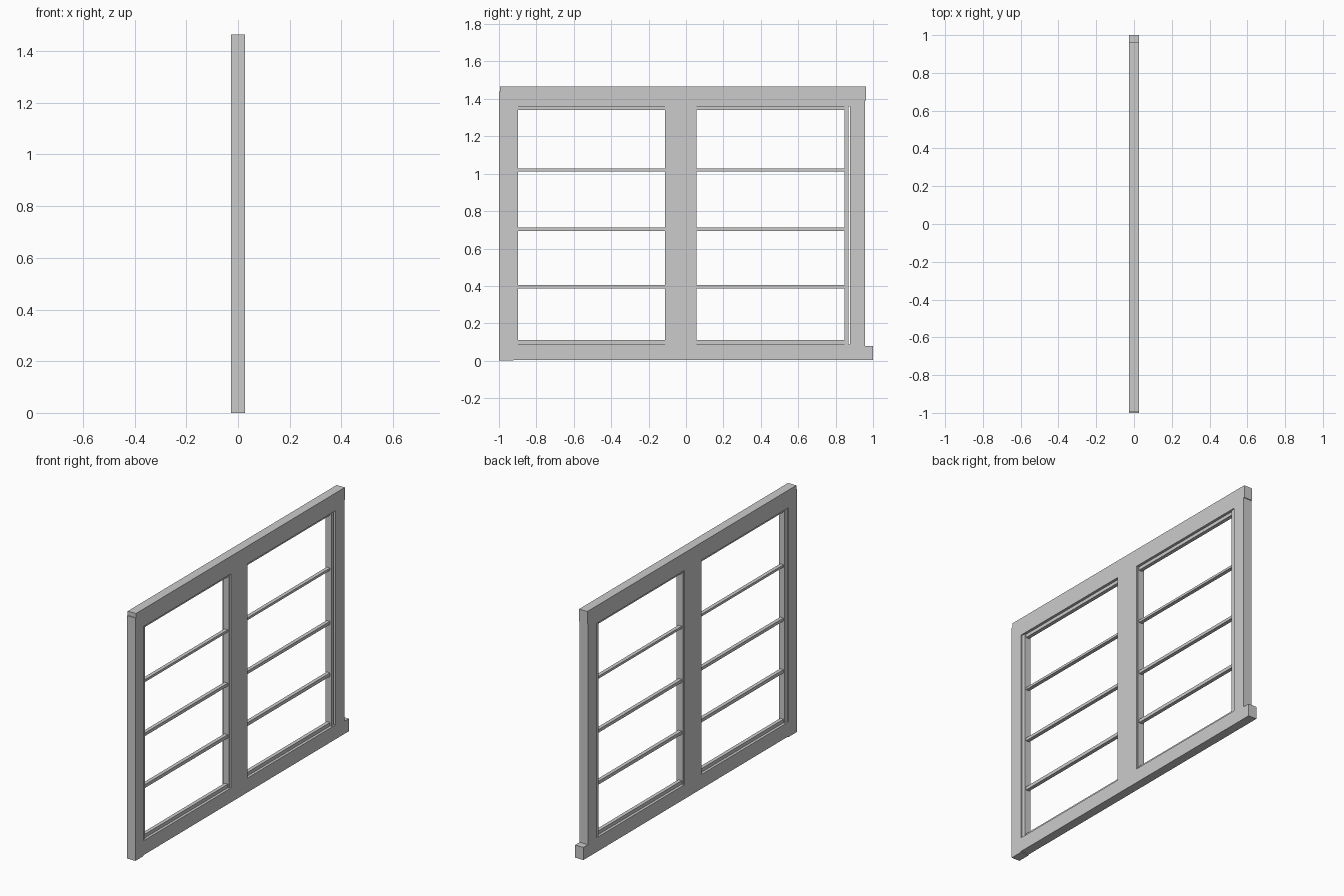
import bpy, bmesh

if "Cube" in bpy.data.objects:
    bpy.data.objects.remove(bpy.data.objects["Cube"])

D = 0.027   # half depth of the outer frame
S = 0.019   # half depth of the recessed sash strips


def box(name, y0, y1, z0, z1, half):
    """Flat-faced block spanning y0..y1, z0..z1 and centred on x = 0."""
    bm = bmesh.new()
    bmesh.ops.create_cube(bm, size=1)
    for v in bm.verts:
        v.co = (v.co.x * 2 * half,
                (y0 + y1) / 2 + v.co.y * (y1 - y0),
                (z0 + z1) / 2 + v.co.z * (z1 - z0))
    mesh = bpy.data.meshes.new(name)
    bm.to_mesh(mesh)
    bm.free()
    ob = bpy.data.objects.new(name, mesh)
    bpy.context.collection.objects.link(ob)
    return ob


# outer frame: sill with a projecting end, head rail, two posts, mullion
box("bottom_rail", -0.99, 1.0, 0.005, 0.08, D)
box("bottom_rail_lip", -0.99, 0.958, 0.08, 0.09, D)
box("top_rail", -0.995, 0.963, 1.39, 1.465, D)
box("top_rail_lip", -0.995, 0.958, 1.36, 1.39, D)
box("left_post", -1.0, -0.922, 0.0, 1.44, D)
box("right_post", 0.877, 0.958, 0.08, 1.40, D)
box("mullion", -0.105, 0.052, 0.085, 1.365, D)

# recessed vertical sash strips beside the posts and the mullion
for name, y0, y1 in (("left_outer_strip", -0.922, -0.898),
                     ("left_inner_strip", -0.111, -0.09),
                     ("right_inner_strip", 0.035, 0.055),
                     ("right_outer_strip", 0.847, 0.869)):
    box(name, y0, y1, 0.085, 1.365, S)

# horizontal glazing bars across both panes
bars = ((0.10, 0.022), (0.395, 0.020), (0.702, 0.018),
        (1.02, 0.014), (1.35, 0.020))
for side, y0, y1 in (("left", -0.90, -0.10), ("right", 0.05, 0.85)):
    for i, (z, h) in enumerate(bars):
        box(f"{side}_bar_{i + 1}", y0, y1, z - h / 2, z + h / 2, 0.011)
